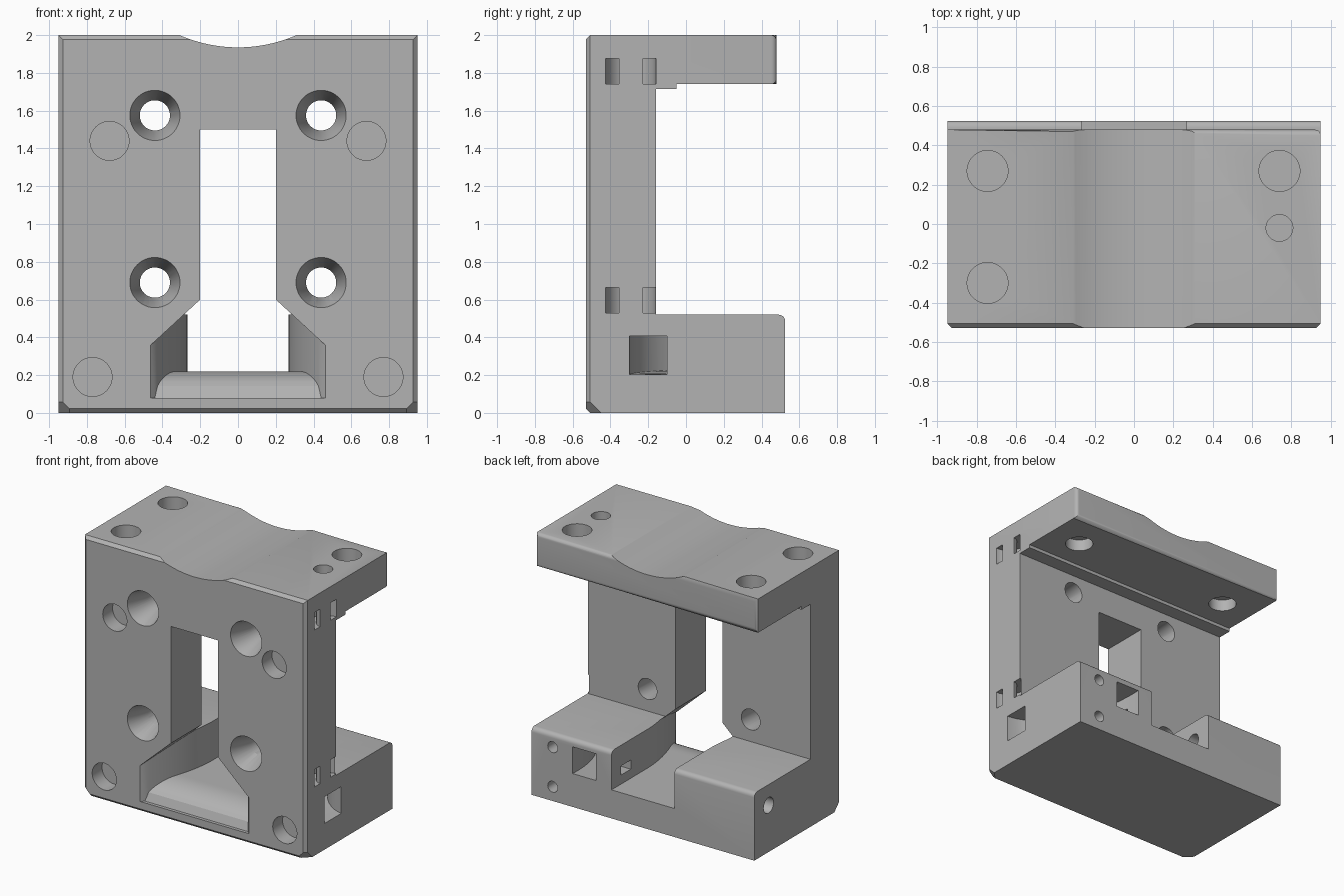
import bpy, bmesh, math
from mathutils import Matrix, Vector

cube = bpy.data.objects.get("Cube")
if cube:
    bpy.data.objects.remove(cube, do_unlink=True)

grey = bpy.data.materials.new("plain grey")
grey.use_nodes = True
grey.diffuse_color = (0.45, 0.45, 0.45, 1)
grey.node_tree.nodes["Principled BSDF"].inputs["Base Color"].default_value = grey.diffuse_color


def to_object(name, bm):
    bmesh.ops.recalc_face_normals(bm, faces=bm.faces)
    mesh = bpy.data.meshes.new(name)
    bm.to_mesh(mesh)
    bm.free()
    obj = bpy.data.objects.new(name, mesh)
    bpy.context.collection.objects.link(obj)
    return obj


def loft(sections):
    """Closed solid through matching rings of points."""
    bm = bmesh.new()
    rings = [[bm.verts.new(p) for p in s] for s in sections]
    n = len(rings[0])
    for a, b in zip(rings, rings[1:]):
        for i in range(n):
            j = (i + 1) % n
            bm.faces.new((a[i], a[j], b[j], b[i]))
    bm.faces.new(rings[0])
    bm.faces.new(rings[-1])
    return bm


# Bracket body: side profile (y, z) extruded across the width
W, FRONT, WALL, PLATE, BACK = 0.95, -0.53, -0.16, 0.48, 0.525
profile = [(FRONT, 0), (BACK, 0), (BACK, 0.52), (WALL, 0.52), (WALL, 1.715), (-0.05, 1.715),
           (-0.05, 1.74), (PLATE, 1.74), (PLATE, 2), (FRONT, 2)]
bm = loft([[(x, y, z) for y, z in profile] for x in (-W, W)])


def bevel(test, size, segments):
    edges = [e for e in bm.edges if all(test(v.co) for v in e.verts)]
    bmesh.ops.bevel(bm, geom=edges, offset=size, segments=segments, profile=0.5, affect='EDGES')


bevel(lambda c: abs(c.y - FRONT) < 1e-4, 0.023, 1)
bevel(lambda c: abs(c.y - PLATE) < 1e-4, 0.03, 5)
bevel(lambda c: abs(c.y - BACK) < 1e-4 and abs(c.z - 0.52) < 1e-4, 0.035, 5)
body = to_object("bracket_body", bm)
body.data.materials.append(grey)


def cut(bm):
    cutter = to_object("cutter", bm)
    cutter.hide_render = True
    mod = body.modifiers.new("cut", 'BOOLEAN')
    mod.operation, mod.solver, mod.object = 'DIFFERENCE', 'EXACT', cutter
    bpy.context.view_layer.objects.active = body
    bpy.ops.object.modifier_apply(modifier=mod.name)
    mesh = cutter.data
    bpy.data.objects.remove(cutter)
    bpy.data.meshes.remove(mesh)


def cut_box(lo, hi):
    lo, hi = Vector(lo), Vector(hi)
    bm = bmesh.new()
    bmesh.ops.create_cube(bm, size=1, matrix=Matrix.Translation((lo + hi) / 2)
                          @ Matrix.Diagonal((*(hi - lo), 1)))
    cut(bm)


def cut_round(start, end, r1, r2=None, sides=48):
    start, end = Vector(start), Vector(end)
    axis = end - start
    bm = bmesh.new()
    bmesh.ops.create_cone(bm, cap_ends=True, segments=sides, radius1=r1,
                          radius2=r1 if r2 is None else r2, depth=axis.length,
                          matrix=Matrix.Translation((start + end) / 2)
                          @ axis.to_track_quat('Z', 'Y').to_matrix().to_4x4())
    cut(bm)


# Shallow scoop across the top
cut_round((0, -1, 2.705), (0, 1, 2.705), 0.77, sides=160)

# Trimmed front bottom corners
for s in (-1, 1):
    normal = Vector((s, -1, -1)).normalized()
    on_plane = Vector((s * 0.91, -0.49, 0.0))
    bm = bmesh.new()
    bmesh.ops.create_cube(bm, size=0.4, matrix=Matrix.Translation(on_plane + normal * 0.2)
                          @ normal.to_track_quat('Z', 'Y').to_matrix().to_4x4())
    cut(bm)

# Central window opening into a duct that flares toward the front
def duct_section(y, w, floor):
    shoulder = 0.6 - (w - 0.2) * 0.92
    half = [(w, floor), (w, shoulder), (0.2, 0.6), (0.2, 1.5)]
    return [(x, y, z) for x, z in half] + [(-x, y, z) for x, z in reversed(half)]


sections = [duct_section(-0.7, 0.463, 0.08), duct_section(-0.53, 0.463, 0.08)]
for i in range(25):
    t = i / 24
    rise = min(1, t / 0.4)
    sections.append(duct_section(-0.505 + 0.6 * t, 0.268 + 0.172 * (1 - t) ** 2,
                                 0.08 + 0.14 * math.sqrt(1 - (1 - rise) ** 2)))
sections.append(duct_section(0.7, 0.268, 0.22))
cut(loft(sections))

# Front face: countersunk screw holes and blind round pockets
for s in (-1, 1):
    for z in (0.69, 1.575):
        cut_round((s * 0.44, -0.8, z), (s * 0.44, 0.0, z), 0.08)
        cut_round((s * 0.44, FRONT - 0.01, z), (s * 0.44, -0.36, z), 0.136, 0.08)
    for x, z in ((0.68, 1.44), (0.77, 0.19)):
        cut_round((s * x, -0.7, z), (s * x, -0.41, z), 0.103)
    # Pockets in the underside of the top plate
    cut_round((s * 0.68, 0.19, 1.6), (s * 0.68, 0.19, 1.83), 0.1)

# Pockets in the top
for x, y, r in ((-0.745, 0.27, 0.104), (-0.745, -0.3, 0.104), (0.74, 0.27, 0.104), (0.74, -0.02, 0.068)):
    cut_round((x, y, 2.2), (x, y, 1.88), r)

# Curved strap slots in one side
for z in (0.53, 1.74):
    rings = []
    for i in range(33):
        a = 2 * math.pi * i / 32
        rings.append([(W + r * math.cos(a), -0.292 + r * math.sin(a), h)
                      for r, h in ((0.064, z), (0.133, z), (0.133, z + 0.135), (0.064, z + 0.135))])
    bm = loft(rings)
    caps = [f for f in bm.faces if all(abs(v.co.y + 0.292) < 1e-4 for v in f.verts)]
    bmesh.ops.delete(bm, geom=caps, context='FACES')
    bmesh.ops.remove_doubles(bm, verts=bm.verts, dist=1e-5)
    cut(bm)

# Square cable channel bending from the side to the back
sections = []
for i in range(-1, 15):
    t = min(max(i / 13, 0), 1)
    a = t * math.pi / 2
    centre = Vector((W - 0.45 * math.sin(a), BACK - 0.725 * math.cos(a), 0.305 + 0.055 * t))
    tangent = Vector((-0.45 * math.cos(a), 0.725 * math.sin(a), 0)).normalized()
    side = Vector((-tangent.y, tangent.x, 0))
    if i < 0 or i > 13:
        centre += tangent * (0.1 if i > 13 else -0.1)
    sections.append([centre + side * u * 0.1 + Vector((0, 0, v * 0.103))
                     for u, v in ((-1, -1), (1, -1), (1, 1), (-1, 1))])
cut(loft(sections))
cut_box((0.2, 0.29, 0.29), (0.53, 0.41, 0.36))

# Small screw holes in the back and the cross hole in the other side
for z in (0.11, 0.415):
    cut_round((0.77, 0.7, z), (0.77, 0.3, z), 0.042, sides=32)
cut_round((-1.1, 0.35, 0.36), (-0.2, 0.35, 0.36), 0.06, sides=32)

# Smooth the curved surfaces, keep hard edges
bpy.ops.object.select_all(action='DESELECT')
body.select_set(True)
bpy.context.view_layer.objects.active = body
bpy.ops.object.shade_smooth_by_angle(angle=math.radians(25))
